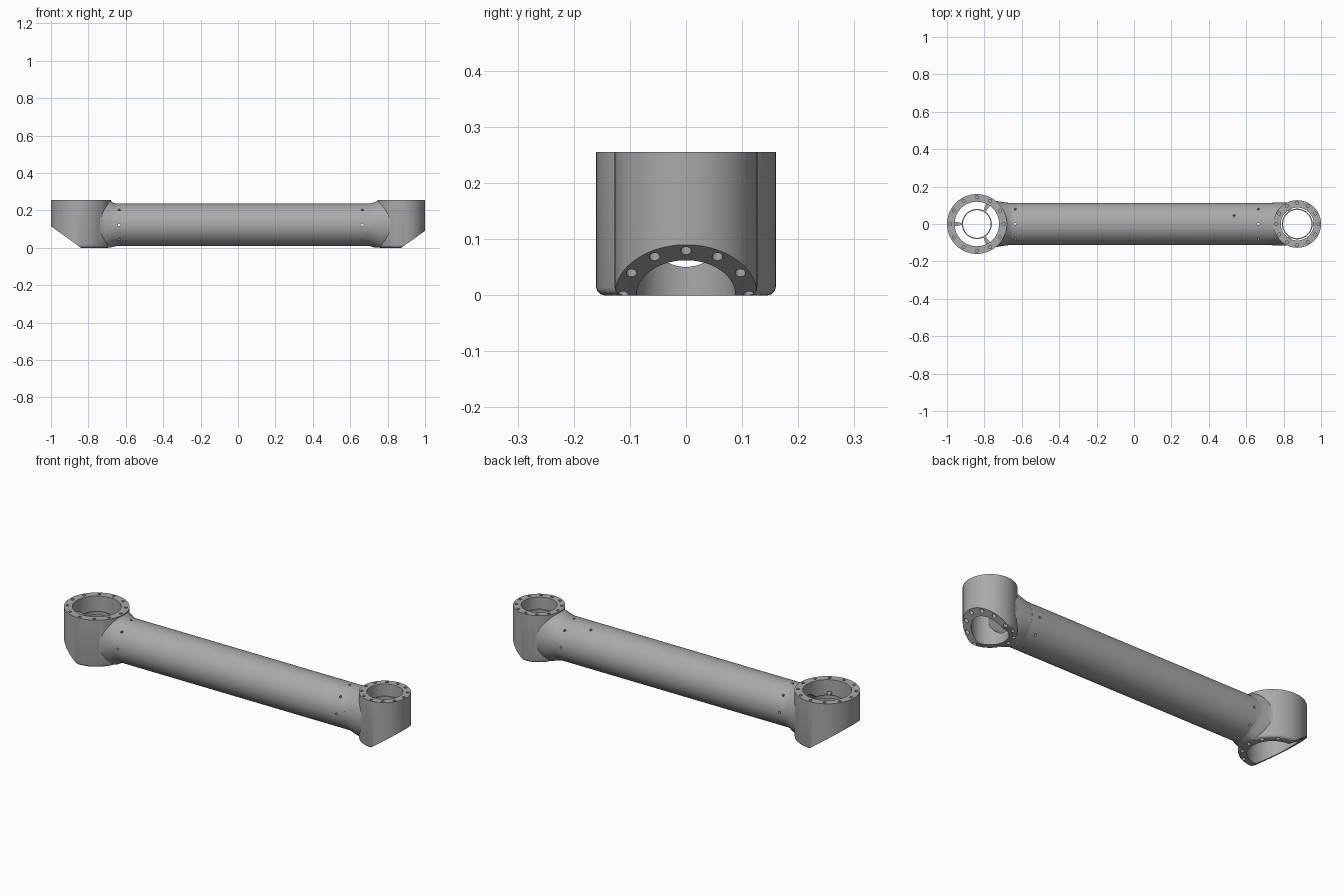
import bpy, bmesh, math
from mathutils import Matrix, Vector

if "Cube" in bpy.data.objects:
    bpy.data.objects.remove(bpy.data.objects["Cube"])

TOP, AXIS = 0.255, 0.1225          # hub height and tube axis height
grey = bpy.data.materials.new("machined_grey")
grey.diffuse_color = (0.4, 0.4, 0.4, 1)
grey.use_nodes = True
grey.node_tree.nodes["Principled BSDF"].inputs["Base Color"].default_value = grey.diffuse_color


def finish(bm, name):
    bmesh.ops.recalc_face_normals(bm, faces=bm.faces)
    me = bpy.data.meshes.new(name)
    bm.to_mesh(me)
    bm.free()
    me.materials.append(grey)
    ob = bpy.data.objects.new(name, me)
    bpy.context.collection.objects.link(ob)
    return ob


def rod(bm, a, b, r, n=64):
    """Solid cylinder from point a to point b."""
    a, b = Vector(a), Vector(b)
    rot = (b - a).to_track_quat('Z', 'Y').to_matrix().to_4x4()
    bmesh.ops.create_cone(bm, cap_ends=True, segments=n, radius1=r, radius2=r,
                          depth=(b - a).length,
                          matrix=Matrix.Translation((a + b) / 2) @ rot)


def loft(bm, rings, caps=True):
    """Skin a list of equal-length point rings; without caps it closes on itself."""
    vs = [[bm.verts.new(p) for p in ring] for ring in rings]
    n = len(vs[0])
    pairs = list(zip(vs, vs[1:])) + ([] if caps else [(vs[-1], vs[0])])
    for p, q in pairs:
        for i in range(n):
            j = (i + 1) % n
            bm.faces.new((p[i], p[j], q[j], q[i]))
    if caps:
        bm.faces.new(vs[0])
        bm.faces.new(vs[-1])


def circle(n=64):
    return [(math.cos(2 * math.pi * i / n), math.sin(2 * math.pi * i / n)) for i in range(n)]


def boolean(ob, cutter, op):
    m = ob.modifiers.new(op.lower(), 'BOOLEAN')
    m.operation, m.object, m.solver = op, cutter, 'EXACT'
    bpy.context.view_layer.objects.active = ob
    bpy.ops.object.modifier_apply(modifier=m.name)
    bpy.data.objects.remove(cutter)


def smooth(ob):
    bpy.ops.object.select_all(action='DESELECT')
    ob.select_set(True)
    bpy.context.view_layer.objects.active = ob
    bpy.ops.object.shade_smooth_by_angle(angle=math.radians(32))


def hub(side, cx, s, r, bore, bolt_r, slant_z, neck, ring_z, ring_r):
    """Joint hub at cx; s is the x direction towards the tube."""
    # upright body with a rounded bottom edge
    bm = bmesh.new()
    prof = [(r - 0.014, 0), (r - 0.007, 0.002), (r - 0.002, 0.007), (r, 0.014), (r, TOP)]
    loft(bm, [[(cx + q * c, q * k, z) for c, k in circle(96)] for q, z in prof])
    body = finish(bm, side + "_hub")

    # flared neck, flattened level with the hub faces
    bm = bmesh.new()
    loft(bm, [[(cx + s * d, ry * c, min(max(AXIS + rz * k, 0.001), TOP - 0.0006))
               for c, k in circle()] for d, ry, rz in neck])
    boolean(body, finish(bm, "neck_blend"), 'UNION')

    # slanted underside away from the tube
    bm = bmesh.new()
    slope = slant_z / r
    wedge = [(0.03, -0.03 * slope), (-0.3, 0.3 * slope), (-0.3, -0.2), (0.03, -0.2)]
    loft(bm, [[(cx + s * d, y, z) for d, z in wedge] for y in (-0.3, 0.3)])
    boolean(body, finish(bm, "slant_cutter"), 'DIFFERENCE')

    # vertical bore and cable passage into the tube
    bm = bmesh.new()
    rod(bm, (cx, 0, -0.1), (cx, 0, 0.4), bore, 80)
    boolean(body, finish(bm, "bore_cutter"), 'DIFFERENCE')
    bm = bmesh.new()
    rod(bm, (cx, 0, AXIS), (cx + s * 0.3, 0, AXIS), 0.072)
    boolean(body, finish(bm, "passage_cutter"), 'DIFFERENCE')

    # bolt circles in the upper and lower flanges
    bm = bmesh.new()
    for i in range(12):
        a = math.radians(30 * i)
        d, y = bolt_r * math.cos(a), bolt_r * math.sin(a)
        floor = max(0, -d * slope)
        x = cx + s * d
        rod(bm, (x, y, TOP - 0.04), (x, y, TOP + 0.05), 0.008, 16)
        rod(bm, (x, y, floor - 0.05), (x, y, floor + 0.035), 0.0095, 16)
    boolean(body, finish(bm, "bolt_cutter"), 'DIFFERENCE')
    smooth(body)

    # thin inner ring held by three tapered spokes
    bm = bmesh.new()
    corners = [(ring_r - 0.006, 0), (ring_r, 0), (ring_r, 0.018), (ring_r - 0.006, 0.018)]
    loft(bm, [[(cx + q * c, q * k, ring_z + z) for c, k in circle()] for q, z in corners],
         caps=False)
    for deg in (60, 180, 300):
        a = math.radians(deg)
        plan = [(ring_r - 0.002, -0.005), (bore + 0.003, -0.013),
                (bore + 0.003, 0.013), (ring_r - 0.002, 0.005)]
        loft(bm, [[(cx + s * (u * math.cos(a) - v * math.sin(a)),
                    u * math.sin(a) + v * math.cos(a), ring_z + z) for u, v in plan]
                  for z in (0.002, 0.016)])
    smooth(finish(bm, side + "_inner_ring"))


# joint hubs: neck rows are (distance from hub centre, half width, half height)
hub("large", -0.84, 1, 0.16, 0.119, 0.143, 0.115,
    [(0, 0.12, 0.16), (0.10, 0.124, 0.15), (0.13, 0.119, 0.142), (0.155, 0.1145, 0.134),
     (0.172, 0.113, 0.118), (0.195, 0.1125, 0.1125)], 0.175, 0.08)
hub("small", 0.873, -1, 0.127, 0.088, 0.112, 0.09,
    [(0, 0.11, 0.15), (0.08, 0.115, 0.14), (0.115, 0.1145, 0.1335), (0.145, 0.113, 0.121),
     (0.17, 0.1125, 0.1125)], 0.175, 0.082)

# hollow tube between the hubs
bm = bmesh.new()
x0, x1 = -0.67, 0.712
section = [(x0, 0.1), (x0, 0.1135), (x1, 0.1135), (x1, 0.1)]
loft(bm, [[(x, q * c, AXIS + q * k) for c, k in circle()] for x, q in section], caps=False)
tube = finish(bm, "tube")

# screw holes around both tube ends and one offset hole
bm = bmesh.new()
spots = [(x, 45 * i) for x in (-0.635, 0.665) for i in range(8)] + [(0.535, 113)]
for x, deg in spots:
    a = math.radians(deg)
    d = Vector((0, -math.cos(a), math.sin(a)))
    c = Vector((x, 0, AXIS))
    rod(bm, c + d * 0.09, c + d * 0.13, 0.0065, 12)
boolean(tube, finish(bm, "screw_cutter"), 'DIFFERENCE')
smooth(tube)
